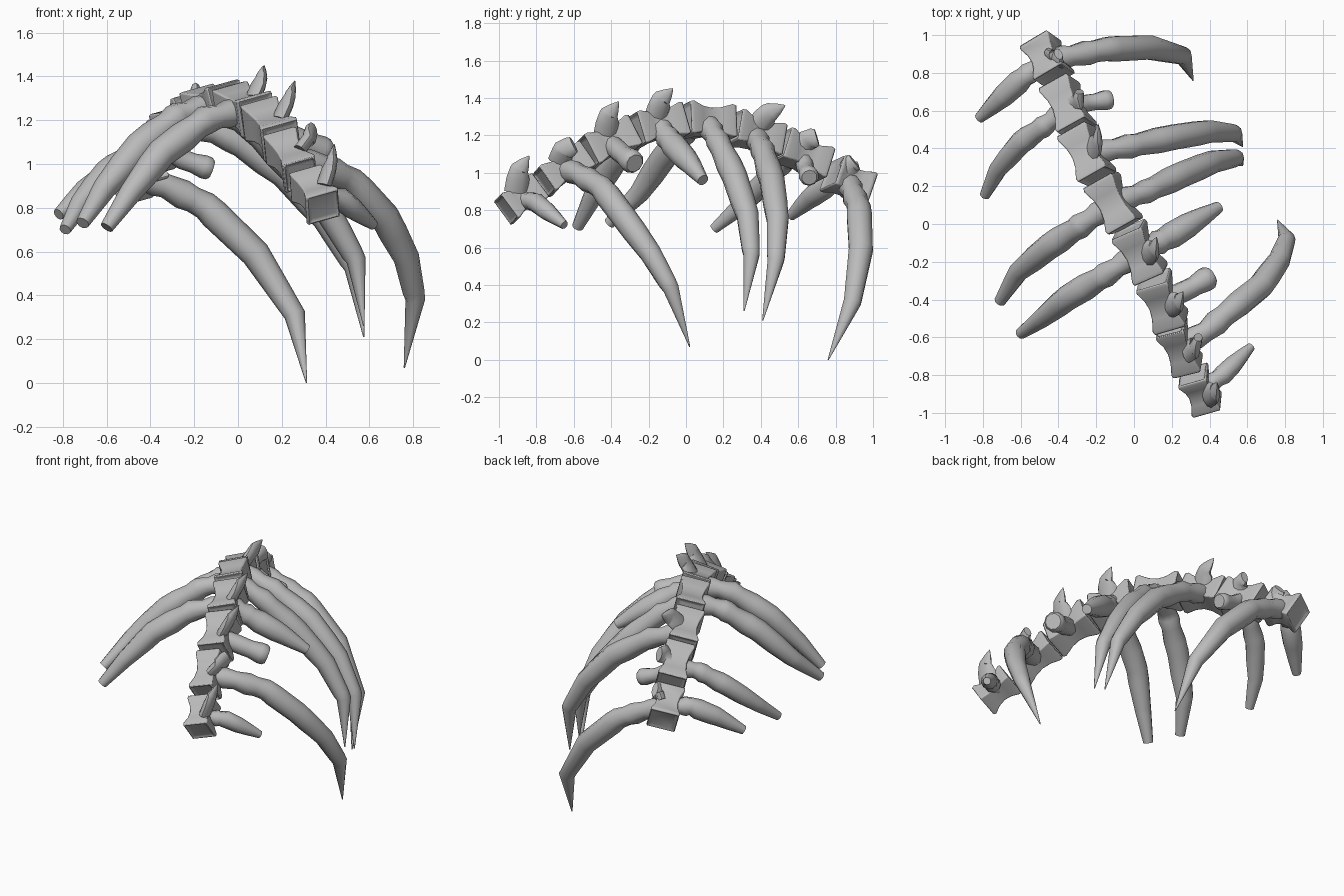
import bpy, bmesh, math
from mathutils import Vector

cube = bpy.data.objects.get("Cube")
if cube:
    bpy.data.objects.remove(cube, do_unlink=True)

bone = bpy.data.materials.new("grey bone")
bone.use_nodes = True
GREY = (0.5, 0.5, 0.5, 1)
bone.diffuse_color = GREY
bone.node_tree.nodes["Principled BSDF"].inputs["Base Color"].default_value = GREY


def loft(name, rings, angle=40, bevel=0):
    """Skin a list of point rings and cap both ends."""
    bm = bmesh.new()
    loops = [[bm.verts.new(p) for p in ring] for ring in rings]
    n = len(loops[0])
    for a, b in zip(loops, loops[1:]):
        for i in range(n):
            j = (i + 1) % n
            bm.faces.new((a[i], a[j], b[j], b[i]))
    bm.faces.new(loops[0])
    bm.faces.new(loops[-1])
    bmesh.ops.recalc_face_normals(bm, faces=bm.faces)
    mesh = bpy.data.meshes.new(name)
    bm.to_mesh(mesh)
    bm.free()
    mesh.materials.append(bone)
    obj = bpy.data.objects.new(name, mesh)
    bpy.context.collection.objects.link(obj)
    if bevel:
        mod = obj.modifiers.new("soft edges", "BEVEL")
        mod.width = bevel
        mod.segments = 2
        mod.limit_method = "ANGLE"
    bpy.ops.object.select_all(action="DESELECT")
    obj.select_set(True)
    bpy.context.view_layer.objects.active = obj
    bpy.ops.object.shade_smooth_by_angle(angle=math.radians(angle))


def mix(table, t):
    """Piecewise linear lookup in a list of (t, value)."""
    for (a, u), (b, v) in zip(table, table[1:]):
        if t <= b:
            return u + (v - u) * (t - a) / (b - a)
    return table[-1][1]


def tube(name, points, profile, ref, scale=1.0, flat=1.0, sides=10):
    """Sweep a round section along a path, with radius given by the profile."""
    pts = [Vector(p) for p in points]
    dist = [0.0]
    for a, b in zip(pts, pts[1:]):
        dist.append(dist[-1] + (b - a).length)
    path = [(d / dist[-1], p) for d, p in zip(dist, pts)]
    corners = [t for t, _ in path]
    knuckles = [t for t, _ in profile if min(abs(t - c) for c in corners) > .015]
    stations = sorted(corners + knuckles)
    centres = [mix(path, t) for t in stations]
    rings = []
    for i, (t, c) in enumerate(zip(stations, centres)):
        before = (c - centres[i - 1]).normalized() if i else Vector()
        after = (centres[i + 1] - c).normalized() if i + 1 < len(centres) else Vector()
        tan = before + after
        u = tan.cross(Vector(ref)).normalized()
        v = tan.cross(u).normalized()
        r = mix(profile, t) * scale
        angles = [math.tau * k / sides for k in range(sides)]
        rings.append([c + u * r * math.cos(a) + v * r * flat * math.sin(a) for a in angles])
    loft(name, rings)


# Spine: centres from the back end to the front end
spine = [Vector(p) for p in (
    (-.46, .87, .95), (-.35, .62, 1.09), (-.25, .37, 1.2), (-.11, .11, 1.27),
    (.03, -.15, 1.25), (.15, -.41, 1.16), (.24, -.65, 1.02), (.35, -.88, .86))]
WAIST = [(-.46, .75), (-.49, .88), (-.5, .96), (-.42, 1), (-.2, .8), (0, .73),
         (.2, .8), (.42, 1), (.5, .96), (.49, .88), (.46, .75)]
bases, sideways = [], []
for i, c in enumerate(spine):
    axis = (spine[min(i + 1, 7)] - spine[max(i - 1, 0)]).normalized()
    side = axis.cross(Vector((-.28, 0, 1))).normalized()
    up = side.cross(axis).normalized()
    bases.append(c + up * .05 + Vector((.045, 0, 0)))
    sideways.append(side)
    length = .22 if i in (0, 7) else .28
    half = .09 if i < 6 else .08
    rings = [[c + axis * t * length + (side * sx + up * sz) * half * s
              for sx, sz in ((-1, -1), (1, -1), (1, 1), (-1, 1))] for t, s in WAIST]
    loft(f"vertebra_{i + 1}", rings, 35, .007)

# Flattened spines on the back, hooked or broken off
HOOK = [(0, .065), (.35, .064), (.6, .05), (.8, .03), (1, .003)]
BROKEN = [(0, .062), (.5, .06), (.8, .055), (1, .046)]
for i, tip, profile in (
        (0, (-.4, .9, 1.06), BROKEN), (1, (-.29, .7, 1.19), BROKEN),
        (2, (-.19, .53, 1.36), HOOK), (4, (.12, -.07, 1.45), HOOK),
        (5, (.26, -.36, 1.38), HOOK), (6, (.34, -.6, 1.15), BROKEN),
        (7, (.44, -.84, 1.09), HOOK)):
    tip = Vector(tip)
    bend = bases[i].lerp(tip, .55) + Vector((.01, -.02, .01))
    tube(f"back_spike_{i + 1}", [bases[i], bend, tip], profile, sideways[i], flat=.5)

# Ribs: knuckled near the spine, then pointed, cut short or reduced to a stub
POINTED = [(0, .055), (.07, .065), (.11, .054), (.17, .068), (.21, .06), (.3, .07),
           (.5, .067), (.74, .05), (1, .003)]
CUT = [(0, .055), (.1, .065), (.15, .054), (.23, .068), (.28, .06), (.38, .071),
       (.6, .066), (.8, .05), (1, .031)]
STUB = [(0, .05), (.4, .052), (.65, .05), (.85, .06), (.95, .058), (1, .046)]


def rib(name, index, points, profile, scale=1.0):
    tube(name, [spine[index]] + points, profile, (0, 1, 0), scale)


rib("left_rib_1", 0, [(-.33, .89, .9), (-.15, .925, .81), (.08, .935, .59),
                      (.26, .89, .31), (.313, .76, 0)], POINTED)
rib("left_rib_2", 1, [(-.25, .64, 1.02), (-.12, .66, .975)], STUB, .9)
rib("left_rib_3", 2, [(-.03, .41, 1.12), (.21, .46, .96), (.4, .49, .75),
                      (.53, .48, .53), (.575, .41, .21)], POINTED)
rib("left_rib_4", 3, [(.06, .17, 1.17), (.25, .26, .98), (.42, .33, .77),
                      (.54, .35, .56), (.575, .31, .26)], POINTED)
rib("left_rib_5", 4, [(.2, -.06, 1.14), (.33, .02, 1.05), (.45, .09, .96)], CUT)
rib("left_rib_6", 5, [(.3, -.34, 1.1), (.41, -.275, 1.05)], STUB, 1.08)
rib("left_rib_7", 6, [(.38, -.57, .99), (.52, -.45, .92), (.67, -.33, .76),
                      (.77, -.19, .57), (.81, -.08, .38), (.76, .02, .07)], POINTED)
rib("left_rib_8", 7, [(.47, -.8, .84), (.62, -.65, .72)], CUT, .75)

rib("right_rib_1", 0, [(-.58, .78, .95), (-.7, .67, .87), (-.82, .56, .77)], CUT, .9)
rib("right_rib_2", 1, [(-.46, .53, 1.06), (-.6, .43, .96), (-.72, .29, .82),
                       (-.79, .15, .7)], CUT, .88)
rib("right_rib_4", 3, [(-.27, 0, 1.22), (-.45, -.12, 1.08), (-.61, -.25, .89),
                       (-.71, -.41, .73)], CUT)
rib("right_rib_5", 4, [(-.15, -.27, 1.2), (-.35, -.39, 1.05), (-.49, -.5, .87),
                       (-.6, -.58, .71)], CUT)
